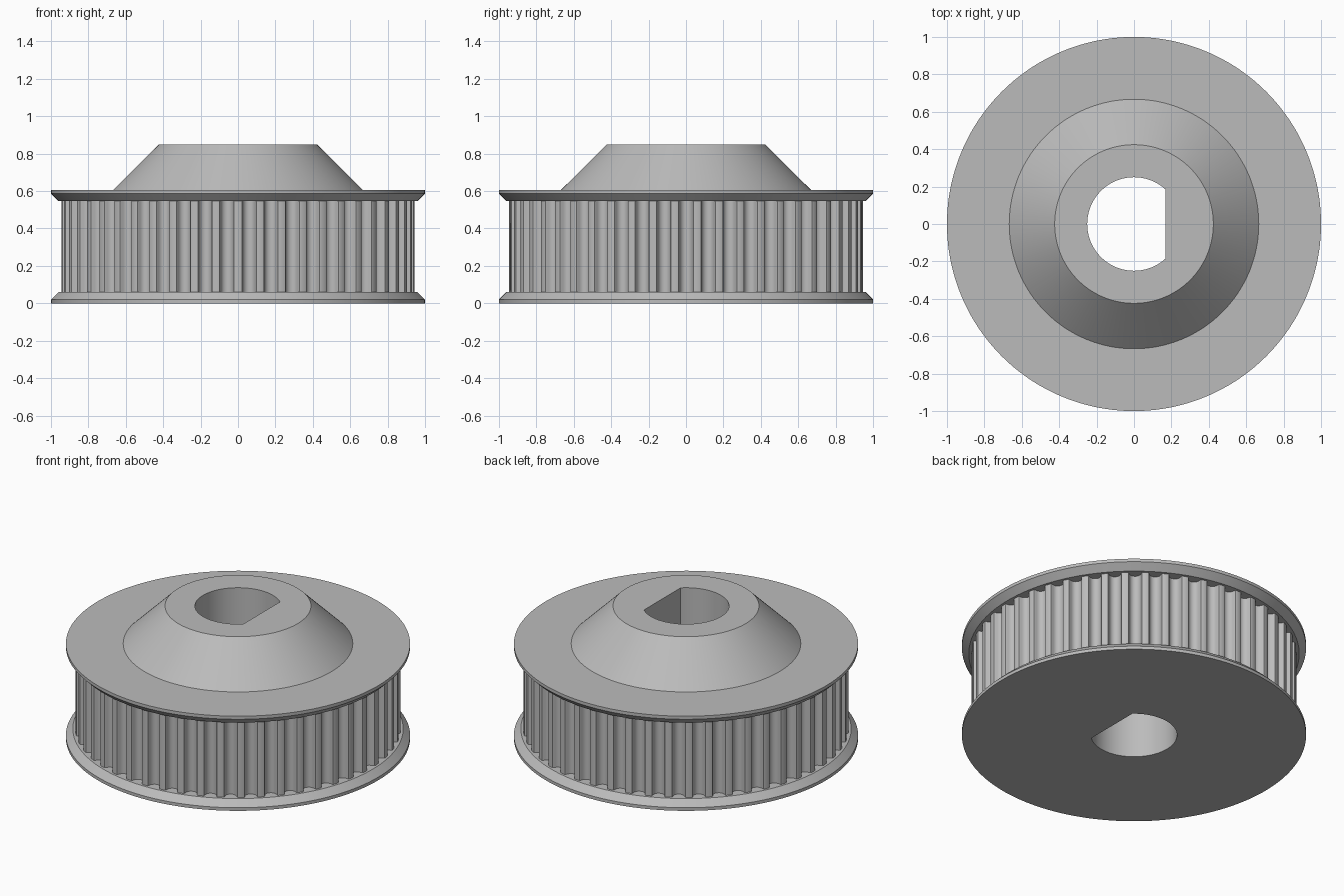
import bpy, bmesh, math

if "Cube" in bpy.data.objects:
    bpy.data.objects.remove(bpy.data.objects["Cube"], do_unlink=True)

steel = bpy.data.materials.new("plain grey")
steel.use_nodes = True
grey = (0.5, 0.5, 0.5, 1)
steel.diffuse_color = grey
steel.node_tree.nodes["Principled BSDF"].inputs["Base Color"].default_value = grey

TEETH = 50
PITCH = math.tau / TEETH
RIM, BORE, FLAT = 0.945, 0.25, 0.168
Z1, Z2, Z3 = 0.06, 0.607, 0.848      # flange height, flange top, hub top

# Half of one rounded belt groove: sideways offset, depth
HALF = [(0, 0.046), (0.008, 0.045), (0.015, 0.0425), (0.0216, 0.038), (0.0272, 0.0325),
        (0.033, 0.0207), (0.036, 0.008), (0.039, 0.002), (0.045, 0)]
GROOVE = [(-x, d) for x, d in HALF[:0:-1]] + HALF
SAMPLES = [(t * PITCH + x / (RIM - d), d) for t in range(TEETH) for x, d in GROOVE]


def circle(r, z):
    return [(r * math.cos(a), r * math.sin(a), z) for a, _ in SAMPLES]


def toothed(z):
    return [((RIM - d) * math.cos(a), (RIM - d) * math.sin(a), z) for a, d in SAMPLES]


def d_hole(z):
    return [(min(BORE * math.cos(a), FLAT), BORE * math.sin(a), z) for a, _ in SAMPLES]


def shell(name, *loops):
    """Skin a stack of matching loops into one smooth-shaded part."""
    bm = bmesh.new()
    rings = [[bm.verts.new(p) for p in loop] for loop in loops]
    n = len(SAMPLES)
    for low, high in zip(rings, rings[1:]):
        for i in range(n):
            j = (i + 1) % n
            bm.faces.new((low[i], low[j], high[j], high[i]))
    mesh = bpy.data.meshes.new(name)
    bm.to_mesh(mesh)
    bm.free()
    mesh.materials.append(steel)
    part = bpy.data.objects.new(name, mesh)
    bpy.context.collection.objects.link(part)
    bpy.ops.object.select_all(action='DESELECT')
    part.select_set(True)
    bpy.context.view_layer.objects.active = part
    bpy.ops.object.shade_smooth_by_angle(angle=math.radians(30))


# Flanges are bevelled towards the belt
shell("bottom_flange", d_hole(0), circle(1, 0), circle(1, 0.02),
      circle(0.96, Z1), toothed(Z1))
shell("toothed_rim", toothed(Z1), toothed(Z2 - Z1))
shell("top_flange", toothed(Z2 - Z1), circle(0.96, Z2 - Z1), circle(1, Z2 - 0.02),
      circle(1, Z2), circle(0.667, Z2))
# Conical hub and D-shaped shaft hole
shell("conical_hub", circle(0.667, Z2), circle(0.424, Z3), d_hole(Z3))
shell("shaft_hole", d_hole(Z3), d_hole(0))
